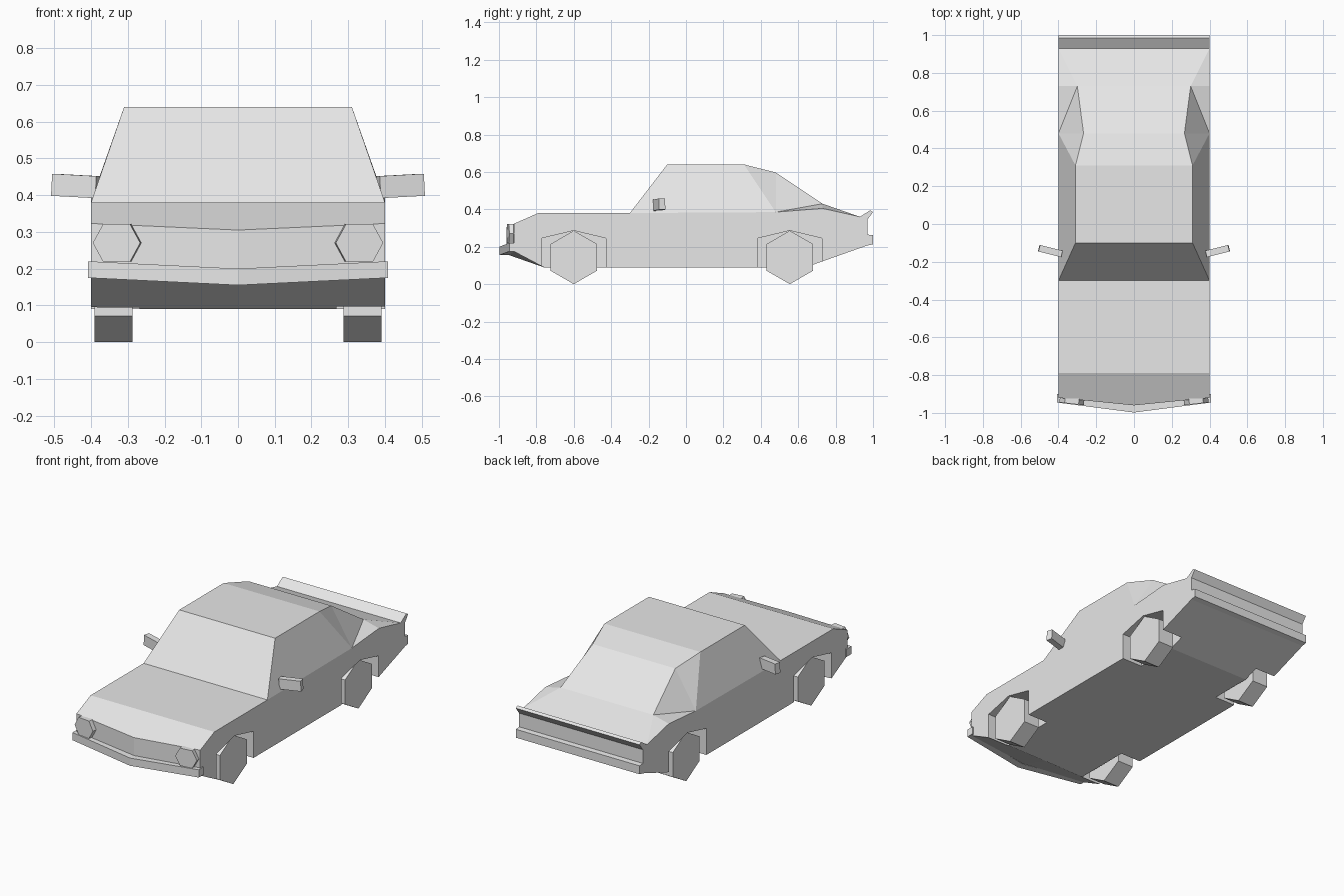
import bpy, bmesh, math
from mathutils import Matrix, Vector

old = bpy.data.objects.get("Cube")
if old:
    bpy.data.objects.remove(old, do_unlink=True)

grey = bpy.data.materials.new("plain_grey")
grey.use_nodes = True
colour = (0.8, 0.8, 0.8, 1)
grey.diffuse_color = colour
grey.node_tree.nodes["Principled BSDF"].inputs["Base Color"].default_value = colour


def finish(name, bm):
    """Turn a bmesh into a flat shaded object."""
    bmesh.ops.remove_doubles(bm, verts=bm.verts, dist=0.0001)
    bmesh.ops.recalc_face_normals(bm, faces=bm.faces)
    mesh = bpy.data.meshes.new(name)
    bm.to_mesh(mesh)
    bm.free()
    mesh.materials.append(grey)
    obj = bpy.data.objects.new(name, mesh)
    bpy.context.collection.objects.link(obj)
    return obj


def loft(name, sections):
    """Join equal closed sections of 3D points and cap both ends."""
    bm = bmesh.new()
    rings = [[bm.verts.new(p) for p in s] for s in sections]
    n = len(rings[0])
    for a, b in zip(rings, rings[1:]):
        for i in range(n):
            j = (i + 1) % n
            bm.faces.new((a[i], a[j], b[j], b[i]))
    bm.faces.new(rings[0])
    bm.faces.new(rings[-1])
    return finish(name, bm)


def across(profile, x):
    return [(x, y, z) for y, z in profile]


# Lower body: one side profile, with the nose pulled forward at the middle
nose_side = [(-0.92, 0.175), (-0.92, 0.323)]
nose_mid = [(-0.96, 0.16), (-0.96, 0.305)]
shell = [(-0.79, 0.38), (-0.3, 0.38), (0.48, 0.385), (0.73, 0.405),
         (0.93, 0.36), (0.985, 0.395), (1.0, 0.385), (0.97, 0.345),
         (0.97, 0.265), (1.0, 0.262), (1.0, 0.213), (0.97, 0.207),
         (0.64, 0.09), (-0.76, 0.09)]
W = 0.4
body = loft("body", [across(nose_side + shell, -W),
                     across(nose_mid + shell, 0),
                     across(nose_side + shell, W)])

# Wheel arches are cut from the sides, wheels are hexagonal prisms
for place, y in (("front", -0.6), ("rear", 0.555)):
    arch = [(y - 0.172, 0), (y - 0.172, 0.245), (y, 0.286),
            (y + 0.172, 0.245), (y + 0.172, 0)]
    r = 0.143
    hexagon = [(y + r * math.sin(k * math.pi / 3), r + r * math.cos(k * math.pi / 3))
               for k in range(6)]
    for side, s in (("left", 1), ("right", -1)):
        cutter = loft("arch_cutter", [across(arch, s * 0.268), across(arch, s * 0.5)])
        cutter.hide_render = True
        mod = body.modifiers.new("arch", "BOOLEAN")
        mod.operation = "DIFFERENCE"
        mod.solver = "EXACT"
        mod.object = cutter
        bpy.context.view_layer.objects.active = body
        bpy.ops.object.modifier_apply(modifier=mod.name)
        bpy.data.objects.remove(cutter, do_unlink=True)
        loft(f"{place}_{side}_wheel", [across(hexagon, s * 0.287), across(hexagon, s * 0.39)])

# Cabin: roof line with half widths, and the waist points below it
roof = [(W, -0.3, 0.38), (0.31, -0.1, 0.64), (0.31, 0.31, 0.64),
        (0.267, 0.48, 0.597), (0.3, 0.73, 0.43), (W, 0.93, 0.36)]
hip = (W, 0.48, 0.385)
haunch = (W, 0.73, 0.405)
bm = bmesh.new()


def face(points, s=1):
    bm.faces.new([bm.verts.new((s * x, y, z)) for x, y, z in points])


for a, b in zip(roof, roof[1:]):
    mirrored = [(-p[0], p[1], p[2]) for p in (b, a)]
    face([a, b] + mirrored)
for s in (1, -1):
    face([roof[0], roof[1], roof[2], hip], s)
    face([roof[2], roof[3], hip], s)
    face([roof[3], roof[4], hip], s)
    face([hip, roof[4], haunch], s)
    face([haunch, roof[4], roof[5]], s)
finish("cabin", bm)

# Front bumper follows the pointed nose
bumper_side = [(-0.945, 0.175), (-0.945, 0.22), (-0.9, 0.22), (-0.9, 0.175)]
bumper_mid = [(y - 0.053, z - 0.02) for y, z in bumper_side]
loft("front_bumper", [across(bumper_side, -0.408), across(bumper_mid, 0),
                      across(bumper_side, 0.408)])

# Six sided headlights, turned to sit on the slanted nose
lamp = [(0.065, 0), (0.037, 0.051), (-0.037, 0.051),
        (-0.065, 0), (-0.037, -0.051), (0.037, -0.051)]
for side, s in (("left", 1), ("right", -1)):
    turn = Matrix.Rotation(s * math.radians(7), 3, "Z")
    centre = Vector((s * 0.328, -0.93, 0.27))
    loft(f"{side}_headlight", [
        [centre + turn @ Vector((x, depth, z)) for x, z in lamp]
        for depth in (-0.022, 0.02)])

# Door mirrors, swept back and tilted slightly up
for side, s in (("left", 1), ("right", -1)):
    bm = bmesh.new()
    bmesh.ops.create_cube(bm, size=1)
    bmesh.ops.scale(bm, vec=(0.124, 0.035, 0.06), verts=bm.verts)
    spin = (Matrix.Rotation(s * math.radians(14), 4, "Z")
            @ Matrix.Rotation(-s * math.radians(3), 4, "Y"))
    place = Matrix.Translation((s * 0.443, -0.143, 0.425))
    bmesh.ops.transform(bm, matrix=place @ spin, verts=bm.verts)
    finish(f"{side}_mirror", bm)
